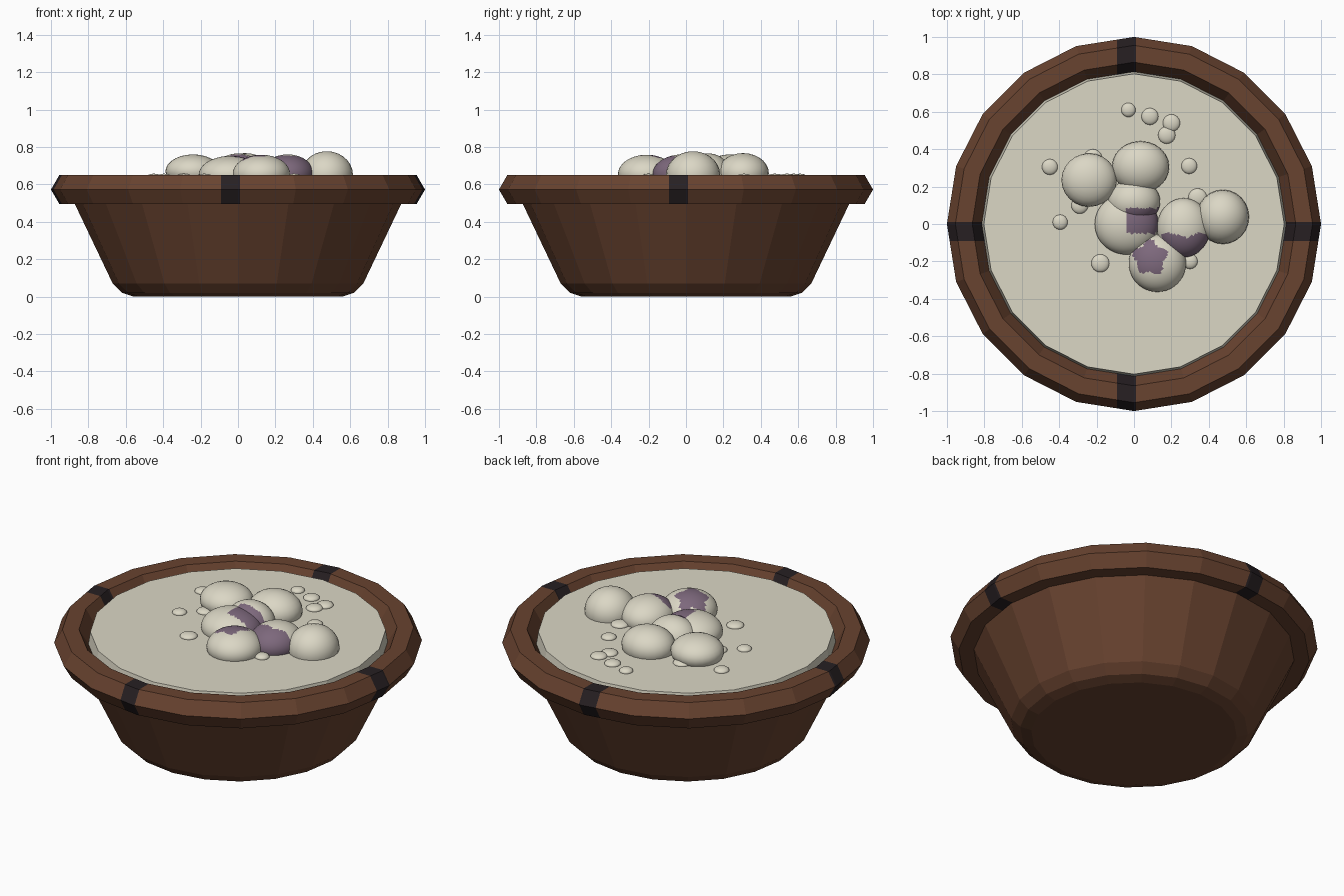
import bpy, bmesh, math
from mathutils import Vector

cube = bpy.data.objects.get("Cube")
if cube:
    bpy.data.objects.remove(cube, do_unlink=True)

SIDES = 20


def material(name, colour):
    m = bpy.data.materials.new(name)
    m.use_nodes = True
    m.diffuse_color = (*colour, 1)
    bsdf = m.node_tree.nodes["Principled BSDF"]
    bsdf.inputs["Base Color"].default_value = (*colour, 1)
    bsdf.inputs["Roughness"].default_value = 0.8
    return m


BROWN = material("brown wood", (0.140, 0.056, 0.029))
BLACK = material("dark band", (0.020, 0.014, 0.016))
CREAM = material("cream", (0.71, 0.68, 0.56))
PURPLE = material("purple", (0.205, 0.139, 0.202))


def finish(name, bm, mats):
    bmesh.ops.recalc_face_normals(bm, faces=bm.faces)
    mesh = bpy.data.meshes.new(name)
    bm.to_mesh(mesh)
    bm.free()
    for m in mats:
        mesh.materials.append(m)
    obj = bpy.data.objects.new(name, mesh)
    bpy.context.collection.objects.link(obj)
    return obj


def lathe(profile, cap_first=False, cap_last=False, closed=False):
    """Spin (radius, height) points round z into a faceted mesh."""
    bm = bmesh.new()
    rings = []
    for r, z in profile:
        angles = [math.tau * i / SIDES for i in range(SIDES)]
        rings.append([bm.verts.new((r * math.cos(a), r * math.sin(a), z)) for a in angles])
    pairs = list(zip(rings, rings[1:])) + ([(rings[-1], rings[0])] if closed else [])
    for low, high in pairs:
        for i in range(SIDES):
            j = (i + 1) % SIDES
            bm.faces.new((low[i], low[j], high[j], high[i]))
    if cap_first:
        bm.faces.new(rings[0])
    if cap_last:
        bm.faces.new(rings[-1])
    return bm


# Bowl body
body = lathe([(0.56, 0), (0.62, 0.02), (0.67, 0.07), (0.875, 0.5)], cap_first=True)
finish("bowl_body", body, [BROWN])

# Rim, cut along the edges of four dark bands
rim = lathe([(0.87, 0.495), (0.955, 0.495), (1.0, 0.572), (0.955, 0.65),
             (0.865, 0.65), (0.812, 0.56)], closed=True)
for axis in (Vector((1, 0, 0)), Vector((0, 1, 0))):
    for offset in (-0.09, 0.012):
        bmesh.ops.bisect_plane(rim, geom=rim.verts[:] + rim.edges[:] + rim.faces[:],
                               plane_co=axis * offset, plane_no=axis)
for f in rim.faces:
    c = f.calc_center_median()
    f.material_index = int(min(abs(c.x + 0.039), abs(c.y + 0.039)) < 0.051)
finish("bowl_rim", rim, [BROWN, BLACK])

# Flat surface of the filling
finish("filling", lathe([(0.816, 0.55), (0.803, 0.635)], cap_last=True), [CREAM])


def bubble(name, centre, radii, patch=None):
    """Smooth ellipsoid; faces for which patch(point) holds are purple."""
    bm = bmesh.new()
    bmesh.ops.create_uvsphere(bm, u_segments=48 if patch else 24,
                              v_segments=32 if patch else 14, radius=1)
    for v in bm.verts:
        v.co = Vector([c + r * p for c, r, p in zip(centre, radii, v.co)])
    for f in bm.faces:
        f.smooth = True
        if patch and patch(f.calc_center_median()):
            f.material_index = 1
    return finish(name, bm, [CREAM, PURPLE])


def middle_patch(p):
    return -0.04 < p.x < 0.14 and -0.05 < p.y < 0.085 and p.z > 0.66


def front_patch(p):
    angle = math.atan2(p.y + 0.18, p.x - 0.085)
    reach = 0.085 + 0.012 * math.sin(5 * angle)
    return math.hypot(p.x - 0.085, p.y + 0.18) < reach and p.z > 0.66


def side_patch(p):
    return p.y < -0.06 + 0.012 * math.sin(40 * p.x)


# Large bubbles
bubble("bubble_back_right", (-0.24, 0.235, 0.67), (0.148, 0.143, 0.09))
bubble("bubble_back", (0.035, 0.305, 0.66), (0.153, 0.138, 0.107))
bubble("bubble_centre_back", (0.0, 0.12, 0.65), (0.14, 0.12, 0.115), middle_patch)
bubble("bubble_centre", (-0.04, 0.0, 0.65), (0.17, 0.163, 0.102), middle_patch)
bubble("bubble_left", (0.265, -0.02, 0.655), (0.142, 0.158, 0.105), side_patch)
bubble("bubble_far_left", (0.475, 0.038, 0.65), (0.14, 0.145, 0.127))
bubble("bubble_front", (0.125, -0.21, 0.655), (0.153, 0.153, 0.103), front_patch)

# Small flat bubbles: x, y, radius
small = [(-0.03, 0.61, 0.038), (0.085, 0.575, 0.045), (0.2, 0.54, 0.046),
         (0.175, 0.475, 0.046), (0.295, 0.31, 0.042), (-0.45, 0.305, 0.042),
         (-0.395, 0.01, 0.04), (-0.18, -0.21, 0.048), (0.34, 0.14, 0.05),
         (0.3, -0.2, 0.04), (-0.22, 0.35, 0.05), (-0.29, 0.1, 0.045)]
for n, (x, y, r) in enumerate(small, 1):
    bubble(f"small_bubble_{n}", (x, y, 0.637), (r, r, 0.02))
